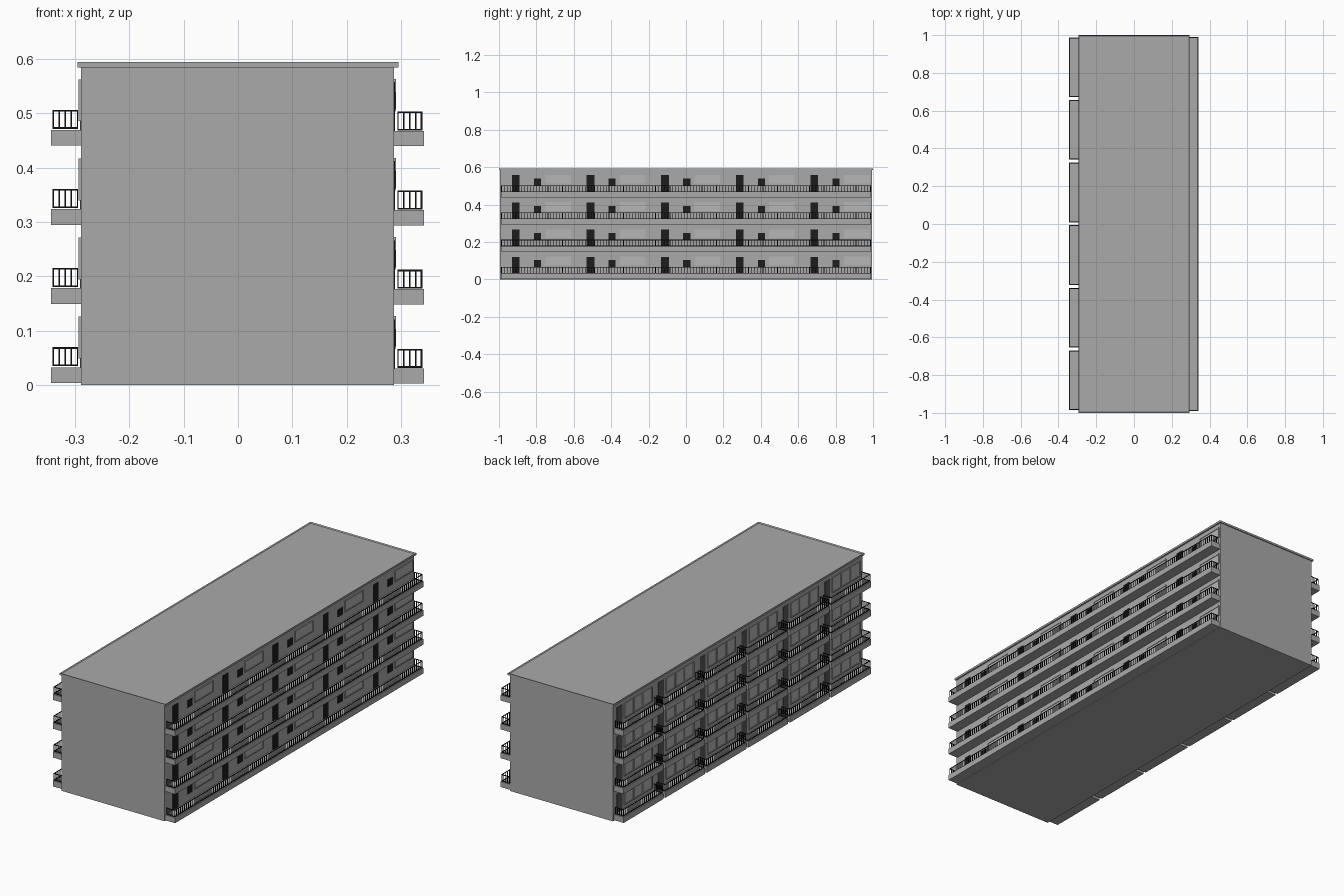
import bpy, bmesh

if "Cube" in bpy.data.objects:
    bpy.data.objects.remove(bpy.data.objects["Cube"])

def material(name, v):
    m = bpy.data.materials.new(name)
    m.diffuse_color = (v, v, v, 1)
    m.use_nodes = True
    m.node_tree.nodes["Principled BSDF"].inputs["Base Color"].default_value = m.diffuse_color
    return m

CONCRETE = material("concrete grey", 0.40)
GLASS = material("pale glass grey", 0.47)
BLACK = material("black metal", 0.008)
DARK = material("dark door grey", 0.012)
SHADE = material("balcony door grey", 0.10)

def box(bm, x0, x1, y0, y1, z0, z1):
    v = [bm.verts.new((x, y, z)) for x in (x0, x1) for y in (y0, y1) for z in (z0, z1)]
    for f in ((0, 1, 3, 2), (4, 6, 7, 5), (0, 4, 5, 1), (2, 3, 7, 6), (0, 2, 6, 4), (1, 5, 7, 3)):
        bm.faces.new([v[i] for i in f])

def finish(bm, name, mat):
    bmesh.ops.recalc_face_normals(bm, faces=bm.faces)
    me = bpy.data.meshes.new(name)
    bm.to_mesh(me)
    bm.free()
    me.materials.append(mat)
    ob = bpy.data.objects.new(name, me)
    bpy.context.collection.objects.link(ob)
    return ob

def frame(bm, x0, x1, y0, y1, z0, z1, t):
    # rectangular border in the YZ plane
    box(bm, x0, x1, y0, y1, z0, z0 + t)
    box(bm, x0, x1, y0, y1, z1 - t, z1)
    box(bm, x0, x1, y0, y0 + t, z0 + t, z1 - t)
    box(bm, x0, x1, y1 - t, y1, z0 + t, z1 - t)

def railing(bm, xi, xo, y0, y1, z0, z1):
    # three-sided railing: xi is the wall end, xo the outer side
    t = 0.003
    a, b = min(xi, xo), max(xi, xo)
    out = (xo - t, xo) if xo > 0 else (xo, xo + t)
    for z in (z0, z1 - t):
        box(bm, *out, y0, y1, z, z + t)
        box(bm, a, b, y0, y0 + t, z, z + t)
        box(bm, a, b, y1 - t, y1, z, z + t)
    n = round((y1 - y0) / 0.0155)
    for i in range(n + 1):
        y = y0 + (y1 - y0 - t) * i / n
        box(bm, *out, y, y + t, z0, z1)
    for i in range(5):
        x = a + (b - a - 0.0025) * i / 5 if xo < 0 else b - 0.0025 - (b - a - 0.0025) * i / 5
        x = a + (b - a - 0.0025) * i / 4
        for y in (y0, y1 - t):
            box(bm, x, x + 0.0025, y, y + t, z0, z1)

PITCH = 0.1455
XR, XL = 0.287, -0.289

# main block
bm = bmesh.new()
box(bm, XL, XR, -0.995, 0.995, 0, 0.585)
finish(bm, "main_block", CONCRETE)

# roof slab with a shallow rim
bm = bmesh.new()
box(bm, -0.295, 0.295, -1, 1, 0.584, 0.594)
bm.normal_update()
bmesh.ops.recalc_face_normals(bm, faces=bm.faces)
top = max(bm.faces, key=lambda f: f.calc_center_median().z)
bmesh.ops.inset_region(bm, faces=[top], thickness=0.006)
for v in top.verts:
    v.co.z -= 0.005
finish(bm, "roof_slab", CONCRETE)

names = ("walkway_slabs", "walkway_railings", "balcony_slabs", "balcony_railings",
         "front_doors", "vent_windows", "window_frames", "window_glass", "balcony_doors")
B = {n: bmesh.new() for n in names}

for k in range(4):
    # right side: continuous walkway and five flats
    z = 0.003 + PITCH * k
    box(B["walkway_slabs"], XR - 0.005, 0.342, -0.99, 0.99, z, z + 0.028)
    railing(B["walkway_railings"], 0.293, 0.339, -0.988, 0.988, z + 0.029, z + 0.064)
    for i in range(5):
        y = -0.91 + 0.399 * i
        box(B["front_doors"], XR - 0.002, XR + 0.002, y - 0.021, y + 0.021, z + 0.028, z + 0.118)
        box(B["vent_windows"], XR - 0.002, XR + 0.003, y + 0.097, y + 0.135, z + 0.064, z + 0.1)
        w0, w1 = y + 0.153, y + 0.299
        frame(B["window_frames"], XR - 0.002, XR + 0.004, w0, w1, z + 0.068, z + 0.124, 0.005)
        box(B["window_glass"], XR - 0.002, XR + 0.001, w0 + 0.005, w1 - 0.005, z + 0.073, z + 0.119)

    # left side: six separate balconies with a door and a three-pane window
    z = 0.004 + PITCH * k
    for i in range(6):
        y1 = 0.988 - 0.3315 * i
        y0 = y1 - 0.316
        box(B["balcony_slabs"], -0.344, XL + 0.005, y0, y1, z, z + 0.029)
        railing(B["balcony_railings"], -0.294, -0.341, y0 + 0.002, y1 - 0.002, z + 0.031, z + 0.066)
        box(B["balcony_doors"], XL - 0.002, XL + 0.002, y1 - 0.065, y1 - 0.022, z + 0.029, z + 0.122)
        for p in range(3):
            a = y1 - 0.305 + 0.075 * p
            frame(B["window_frames"], XL - 0.004, XL + 0.002, a, a + 0.073, z + 0.045, z + 0.122, 0.005)
            box(B["window_glass"], XL - 0.001, XL + 0.002, a + 0.005, a + 0.068, z + 0.05, z + 0.117)

mats = {"front_doors": DARK, "vent_windows": DARK, "window_glass": GLASS, "balcony_doors": SHADE,
        "walkway_railings": BLACK, "balcony_railings": BLACK}
for n, b in B.items():
    finish(b, n, mats.get(n, CONCRETE))
